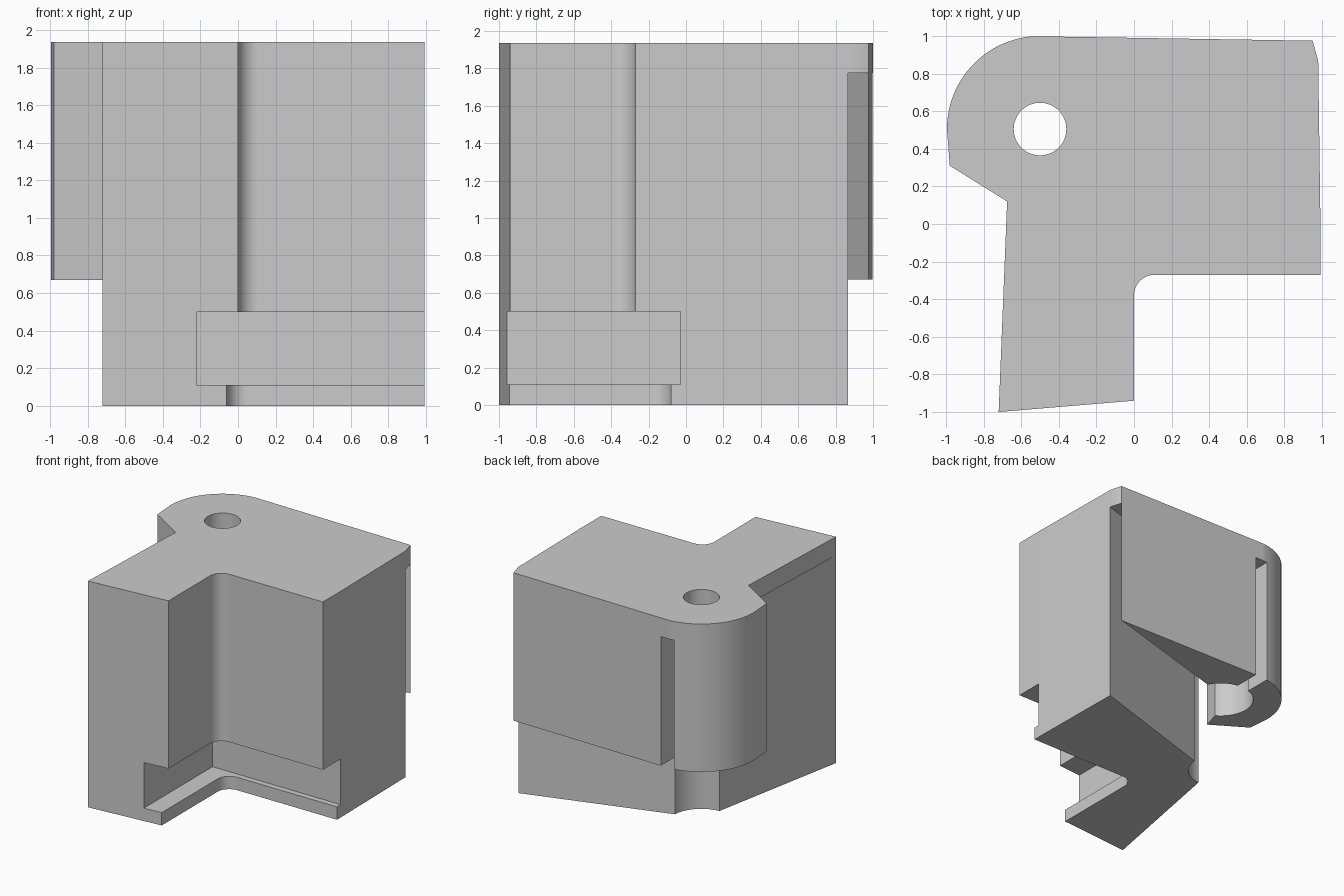
import bpy
import bmesh
from math import cos, sin, pi, radians

cube = bpy.data.objects.get("Cube")
if cube:
    bpy.data.objects.remove(cube, do_unlink=True)

TOP, CEILING, HOOK_BASE = 1.935, 1.775, 0.67
PIVOT = (-0.5, 0.505)

grey = bpy.data.materials.new("plain grey")
grey.use_nodes = True
COLOUR = (0.6, 0.6, 0.6, 1)
grey.diffuse_color = COLOUR
grey.node_tree.nodes["Principled BSDF"].inputs["Base Color"].default_value = COLOUR


def arc(centre, radius, start, end, steps):
    """Points on an arc, angles in degrees."""
    angles = [radians(start + (end - start) * i / steps) for i in range(steps + 1)]
    return [(centre[0] + radius * cos(a), centre[1] + radius * sin(a)) for a in angles]


def prism(name, outline, low, high):
    """Upright solid from a plan outline."""
    bm = bmesh.new()
    base = bm.faces.new([bm.verts.new((x, y, low)) for x, y in outline])
    up = bmesh.ops.extrude_face_region(bm, geom=[base])["geom"]
    for v in up:
        if isinstance(v, bmesh.types.BMVert):
            v.co.z = high
    bmesh.ops.recalc_face_normals(bm, faces=bm.faces[:])
    mesh = bpy.data.meshes.new(name)
    bm.to_mesh(mesh)
    bm.free()
    mesh.materials.append(grey)
    obj = bpy.data.objects.new(name, mesh)
    bpy.context.collection.objects.link(obj)
    return obj


def inner_corner(x, y, radius):
    """Filleted inside corner, from the right leg to the front leg."""
    return arc((x + radius, y - radius), radius, 90, 180, 12)


def circle(radius):
    return arc(PIVOT, radius, 0, 360, 64)[:-1]


# Main block: full plan outline with rounded hinge corner
outline = [(-0.72, -1), (-0.675, 0.12), (-0.98, 0.31)]
outline += arc(PIVOT, 0.495, 180, 94, 32)
outline += [(0.95, 0.975), (0.98, 0.868), (0.992, 0.0), (0.992, -0.27)]
outline += inner_corner(0, -0.27, 0.11) + [(0, -0.94)]
block = prism("bracket_block", outline, 0, TOP)

# Key points of the lower body beside the hinge pocket
back_outer, back_inner = (1.1, 0.902), (-0.245, 0.485)
left_inner, left_outer = (-0.483, 0.25), (-0.7295, -1.05)

cutters = [
    # Square groove around the inside corner, and the step under it
    prism("groove_cutter", [(-0.22, -2), (2, -2), (2, -0.03), (-0.22, -0.03)], 0.11, 0.5),
    prism("step_cutter", [(2, -2), (2, -0.08)] + inner_corner(-0.06, -0.08, 0.11)
          + [(-0.06, -2)], -1, 0.3),
    # Hinge pocket and pin hole
    prism("pocket_cutter", circle(0.265), -1, CEILING),
    prism("pin_hole_cutter", circle(0.14), 1, 3),
    # Slots leading out of the pocket
    prism("right_slot_cutter", [back_outer, back_inner, (-0.4, 0.52),
                                (-0.285, 0.617), (1.1, 1.018)], -1, CEILING),
    prism("left_slot_cutter", [left_outer, left_inner, (-0.5, 0.4), (-0.6, 0.4),
                               (-0.675, 0.12), (-0.9, -0.5), (-0.9, -1.05)], -1, CEILING),
    prism("back_slot_cutter", [(-0.58, 0.6), (-0.46, 0.6), (-0.46, 2), (-0.58, 2)],
          -1, CEILING),
    # Open space below the hook and back plate
    prism("underside_cutter", [back_outer, back_inner, left_inner, left_outer,
                               (-2, -1.05), (-2, 2), (1.1, 2)], -1, HOOK_BASE),
]

bpy.context.view_layer.objects.active = block
for cutter in cutters:
    cut = block.modifiers.new(cutter.name, "BOOLEAN")
    cut.operation, cut.solver, cut.object = "DIFFERENCE", "EXACT", cutter
    bpy.ops.object.modifier_apply(modifier=cut.name)
    bpy.data.objects.remove(cutter, do_unlink=True)

# Smooth the round walls, keep edges sharp
bpy.ops.object.select_all(action="DESELECT")
block.select_set(True)
bpy.ops.object.shade_smooth_by_angle(angle=radians(20))
block.modifiers.new("even normals", "WEIGHTED_NORMAL").keep_sharp = True
